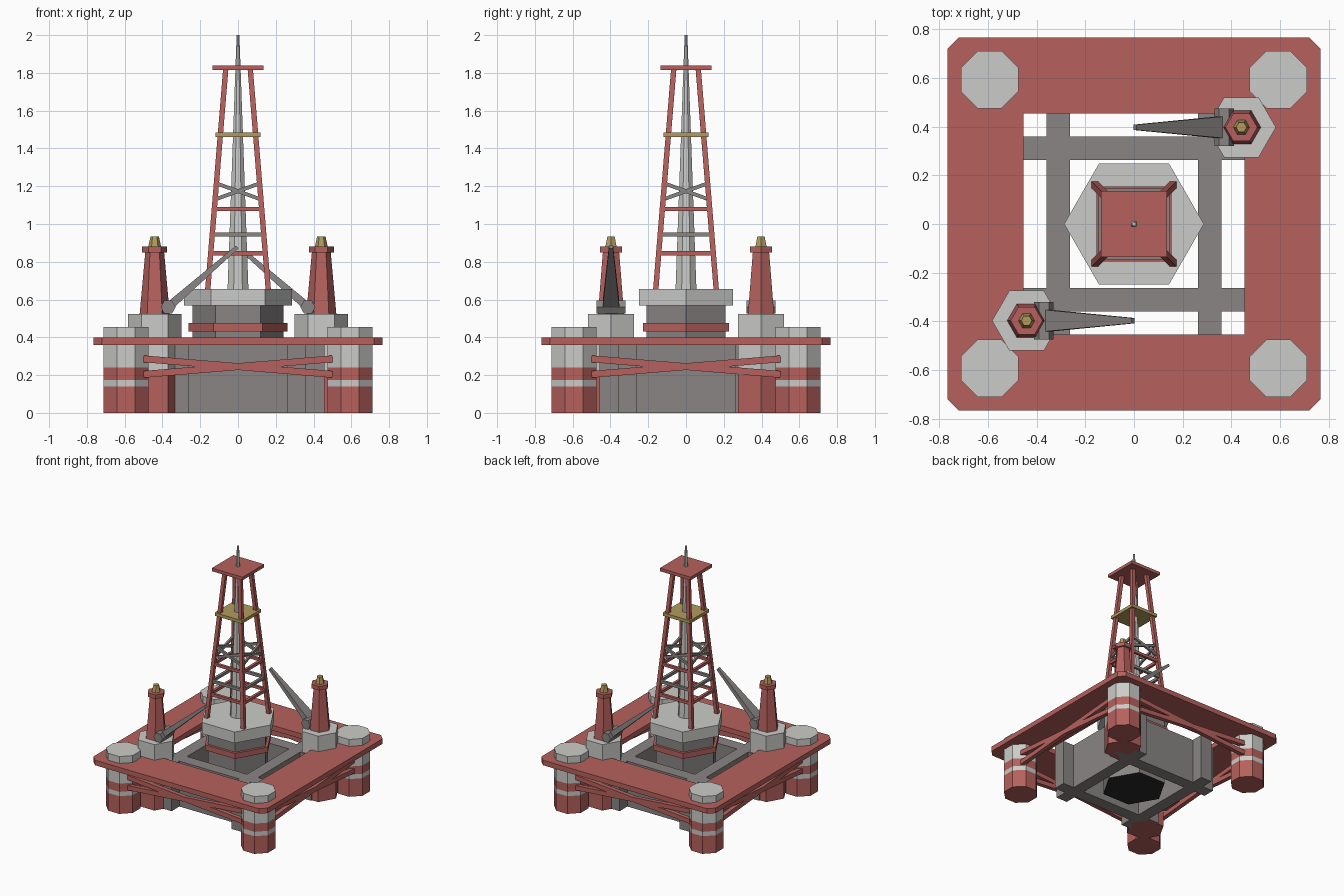
import bpy, bmesh, math
from mathutils import Vector, Matrix

if "Cube" in bpy.data.objects:
    bpy.data.objects.remove(bpy.data.objects["Cube"])


def material(name, rgb):
    m = bpy.data.materials.new(name)
    m.diffuse_color = (*rgb, 1)
    m.use_nodes = True
    m.node_tree.nodes["Principled BSDF"].inputs["Base Color"].default_value = m.diffuse_color
    return m


RED = material("faded red", (0.47, 0.12, 0.11))
WHITE = material("pale grey", (0.60, 0.60, 0.58))
GREY = material("steel grey", (0.25, 0.235, 0.23))
YELLOW = material("dull yellow", (0.45, 0.33, 0.11))
BLACK = material("black", (0.02, 0.02, 0.02))


def finish(bm, name, mats):
    bmesh.ops.recalc_face_normals(bm, faces=bm.faces[:])
    me = bpy.data.meshes.new(name)
    bm.to_mesh(me)
    bm.free()
    for m in mats:
        me.materials.append(m)
    ob = bpy.data.objects.new(name, me)
    bpy.context.collection.objects.link(ob)
    return ob


def prism(name, x, y, sides, profile, colours, rot=0.0, bottom=None):
    """Stack of n-sided rings; profile = (radius, z), one colour per segment."""
    bm = bmesh.new()
    mats = list(dict.fromkeys(colours + ([bottom] if bottom else [])))
    rings = []
    for r, z in profile:
        rings.append([bm.verts.new((x + r * math.cos(rot + math.tau * i / sides),
                                    y + r * math.sin(rot + math.tau * i / sides), z))
                      for i in range(sides)])
    for a, b, col in zip(rings, rings[1:], colours):
        for i in range(sides):
            j = (i + 1) % sides
            bm.faces.new((a[i], a[j], b[j], b[i])).material_index = mats.index(col)
    bm.faces.new(rings[0]).material_index = mats.index(bottom or colours[0])
    bm.faces.new(rings[-1]).material_index = mats.index(colours[-1])
    return finish(bm, name, mats)


def box(name, lo, hi, mat):
    bm = bmesh.new()
    lo, hi = Vector(lo), Vector(hi)
    bmesh.ops.create_cube(bm, size=1, matrix=Matrix.Translation((lo + hi) / 2)
                          @ Matrix.Diagonal((*(hi - lo), 1)))
    return finish(bm, name, [mat])


def bar(name, a, b, mat, size_a, size_b=None, side=(0, 1, 0)):
    """Rectangular bar from a to b; sizes = (along side direction, across it)."""
    a, b, side = Vector(a), Vector(b), Vector(side)
    d = (b - a).normalized()
    side = (side - d * side.dot(d)).normalized()
    up = d.cross(side)
    bm = bmesh.new()
    ends = []
    for p, (w, h) in ((a, size_a), (b, size_b or size_a)):
        ends.append([bm.verts.new(p + side * w / 2 * s + up * h / 2 * t)
                     for s, t in ((-1, -1), (1, -1), (1, 1), (-1, 1))])
    for i in range(4):
        j = (i + 1) % 4
        bm.faces.new((ends[0][i], ends[0][j], ends[1][j], ends[1][i]))
    bm.faces.new(ends[0])
    bm.faces.new(ends[1])
    return finish(bm, name, [mat])


# Deck frame: chamfered square with a square opening
bm = bmesh.new()
o, c, h = 0.765, 0.72, 0.453
outer = [(-c, -o), (c, -o), (o, -c), (o, c), (c, o), (-c, o), (-o, c), (-o, -c)]
inner = [(-h, -h), (h, -h), (h, h), (-h, h)]
for loop in (outer, inner):
    vs = [bm.verts.new((x, y, 0.36)) for x, y in loop]
    for i, v in enumerate(vs):
        bm.edges.new((v, vs[(i + 1) % len(vs)]))
bmesh.ops.triangle_fill(bm, edges=bm.edges[:], use_beauty=True, normal=(0, 0, 1))
ext = bmesh.ops.extrude_face_region(bm, geom=bm.faces[:], use_keep_orig=True)
bmesh.ops.translate(bm, vec=(0, 0, 0.04),
                    verts=[g for g in ext["geom"] if isinstance(g, bmesh.types.BMVert)])
finish(bm, "deck", [RED])

# Four banded octagonal corner floats
R8 = 0.118 / math.cos(math.pi / 8)
for sx in (-1, 1):
    for sy in (-1, 1):
        prism("corner_leg", 0.593 * sx, 0.593 * sy, 8,
              [(R8, z) for z in (0, 0.14, 0.175, 0.24, 0.455)],
              [RED, WHITE, RED, WHITE], math.pi / 8)

# Crossed braces on each side of the platform
for k in range(4):
    turn = Matrix.Rotation(k * math.pi / 2, 4, 'Z')
    for s in (-1, 1):
        a = turn @ Vector((-0.5, -0.655, 0.245 + 0.041 * s))
        b = turn @ Vector((0.5, -0.655, 0.245 - 0.041 * s))
        bar("side_brace", a, b, RED, (0.034, 0.036), side=turn @ Vector((0, 1, 0)))

# Tall crossing walls below the opening
for s in (-1, 1):
    y0, y1 = sorted((0.263 * s, 0.36 * s))
    box("hull_wall_x", (-0.457, y0, 0), (0.457, y1, 0.36), GREY)
    box("hull_wall_y", (y0, -0.457, 0), (y1, 0.457, 0.36), GREY)

# Central drum with red collar and pale drill floor
prism("drum", 0, 0, 6, [(0.24, 0.01), (0.24, 0.57)], [GREY], bottom=BLACK)
prism("drum_collar", 0, 0, 6, [(0.262, 0.432), (0.262, 0.475)], [RED])
prism("drill_floor", 0, 0, 6, [(0.287, 0.568), (0.287, 0.657)], [WHITE])


# Derrick
def reach(z):
    return 0.160 - (z - 0.655) * 0.095 / 1.165


def corner(k, z):
    a = math.pi / 4 + k * math.pi / 2
    r = reach(z) * math.sqrt(2)
    return Vector((r * math.cos(a), r * math.sin(a), z))


for k in range(4):
    bar("derrick_leg", corner(k, 0.65), corner(k, 1.82), RED, (0.028, 0.028))
    out = Vector((math.cos((k + 1) * math.pi / 2), math.sin((k + 1) * math.pi / 2), 0))
    for z, mat in ((0.845, RED), (0.945, GREY), (1.08, RED)):
        bar("derrick_rail", corner(k, z), corner(k + 1, z), mat, (0.02, 0.022), side=out)
    for z0, z1 in ((1.13, 1.215), (1.215, 1.13)):
        bar("derrick_cross", corner(k, z0), corner(k + 1, z1), GREY, (0.016, 0.02), side=out)
box("derrick_middle_plate", (-0.12, -0.12, 1.46), (0.12, 0.12, 1.485), YELLOW)
box("derrick_top_plate", (-0.135, -0.135, 1.815), (0.135, 0.135, 1.84), RED)
prism("drill_mast", 0, 0, 8, [(0.06, 0.65), (0.008, 2.0)], [WHITE], math.pi / 8)

# Two cranes, one turned half way round from the other
for s in (-1, 1):
    x, y = 0.441 * s, 0.397 * s
    prism("crane_column", x, y, 6, [(0.142, 0), (0.142, 0.2), (0.142, 0.523)], [RED, WHITE])
    prism("crane_tower", x, y, 6,
          [(0.08, 0.52), (0.05, 0.85), (0.066, 0.85), (0.066, 0.882)], [RED, RED, RED])
    prism("crane_lamp", x, y, 6, [(0.034, 0.88), (0.022, 0.935)], [YELLOW])
    # hinge drum lying along y
    hinge = prism("crane_hinge", 0, 0, 6, [(0.04, -0.077), (0.04, 0.077)], [GREY])
    hinge.data.transform(Matrix.Translation((0.37 * s, y, 0.56))
                         @ Matrix.Rotation(math.pi / 2, 4, 'X'))
    bar("crane_boom", (0.37 * s, y, 0.56), (0.004 * s, y, 0.878), GREY,
        (0.092, 0.045), (0.022, 0.02))
